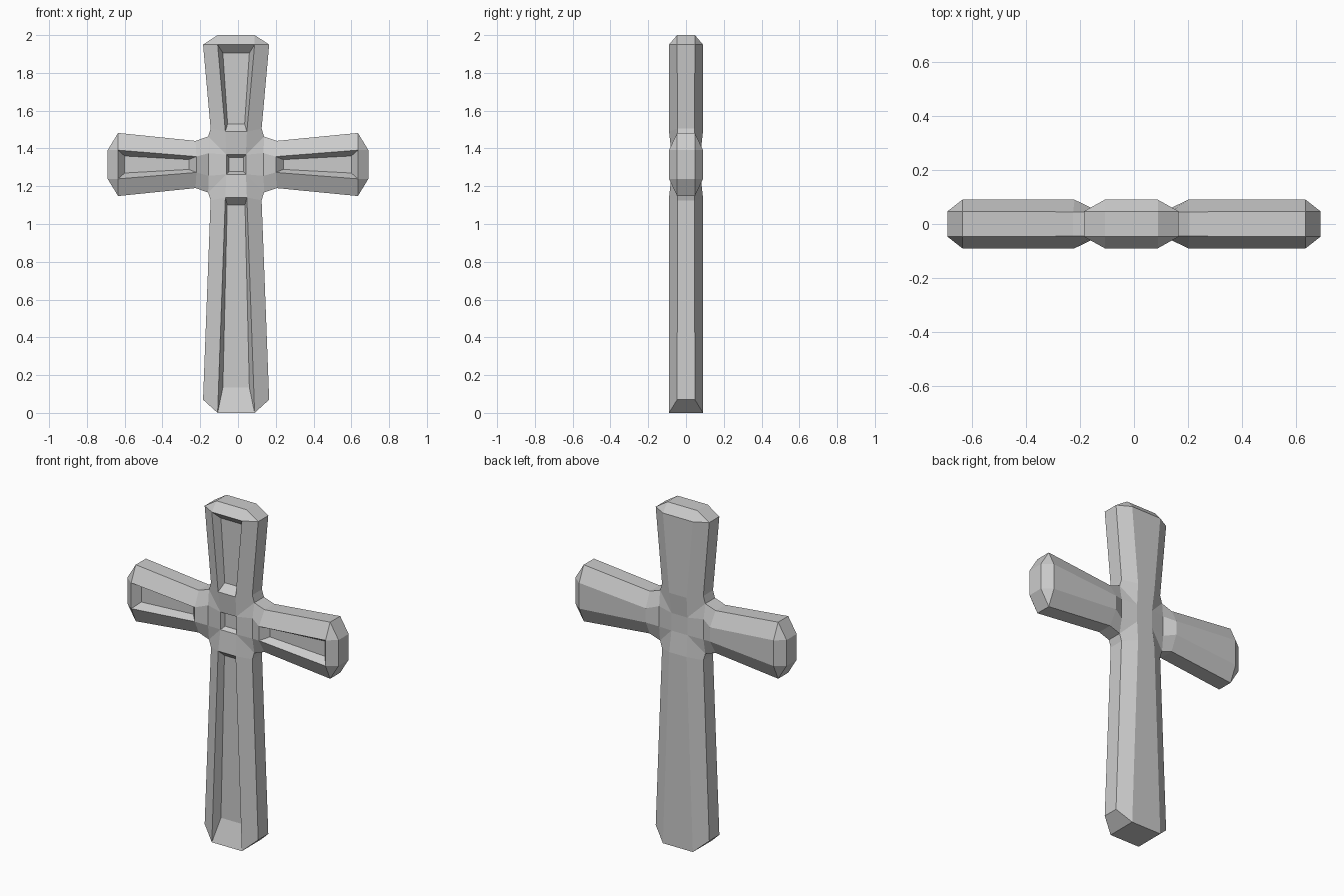
import bpy, bmesh
from mathutils import Vector

if "Cube" in bpy.data.objects:
    bpy.data.objects.remove(bpy.data.objects["Cube"])

CX, CZ = -0.01, 1.315          # centre of the crossing
bm = bmesh.new()


def arm(axis, rings, groove, depth=0.045):
    """Loft eight-sided rings outward from the crossing along axis.
    ring = (front distance, half width, half depth, side distance, half width, half depth)
    groove = floor of the front recess (distance, half width) at both ends."""
    ax = Vector(axis)
    across = Vector((-ax.z, 0, ax.x))

    def point(d, w, y):
        return bm.verts.new(Vector((CX, y, CZ)) + ax * d + across * w)

    loops = []
    for df, wf, yf, ds, ws, ys in rings:
        loops.append([point(df, -wf, -yf), point(df, wf, -yf),
                      point(ds, ws, -ys), point(ds, ws, ys),
                      point(df, wf, yf), point(df, -wf, yf),
                      point(ds, -ws, ys), point(ds, -ws, -ys)])
    last = len(loops) - 2
    for i, (a, b) in enumerate(zip(loops, loops[1:])):
        for j in range(8):
            k = (j + 1) % 8
            if j == 0 and i == last - 1:
                # recessed front panel
                outer = [a[0], a[1], b[1], b[0]]
                (d1, w1), (d2, w2) = groove
                y = -0.09 + depth
                inner = [point(d1, -w1, y), point(d1, w1, y),
                         point(d2, w2, y), point(d2, -w2, y)]
                bm.faces.new(inner)
                for m in range(4):
                    n = (m + 1) % 4
                    bm.faces.new((outer[m], outer[n], inner[n], inner[m]))
            else:
                bm.faces.new((a[j], a[k], b[k], b[j]))
    # flat end
    e = loops[-1]
    bm.faces.new((e[0], e[1], e[4], e[5]))


HUB, Y = 0.052, 0.076          # raised square of the crossing
P = (0.148, 0.148, 0.045)      # inside corners between the arms
hub_ring = (HUB, HUB, Y) + P
neck_v = (0.175, 0.057, 0.09, 0.19, 0.135, 0.045)

# top arm
arm((0, 0, 1), [hub_ring, neck_v,
                (0.635, 0.098, 0.09, 0.635, 0.175, 0.047),
                (0.685, 0.098, 0.047, 0.685, 0.098, 0.047)],
    [(0.215, 0.045), (0.59, 0.07)])

# long lower stem
arm((0, 0, -1), [hub_ring, neck_v,
                 (1.315, 0.098, 0.09, 1.245, 0.175, 0.047),
                 (1.315, 0.098, 0.09, 1.315, 0.098, 0.09)],
    [(0.215, 0.047), (1.18, 0.07)])

# side arms, with a valley where they meet the stem
for s in (1, -1):
    end = 0.69 - s * CX
    arm((s, 0, 0), [hub_ring, (0.145, 0.06, 0.058) + P,
                    (0.21, 0.042, 0.09, 0.215, 0.125, 0.045),
                    (end - 0.055, 0.076, 0.09, end - 0.055, 0.167, 0.047),
                    (end, 0.076, 0.047, end, 0.076, 0.047)],
        [(0.25, 0.026), (end - 0.09, 0.045)])


# crossing: flat back square and recessed front square
def square(r, y):
    return [bm.verts.new((CX + r * a, y, CZ + r * b))
            for a, b in ((-1, -1), (1, -1), (1, 1), (-1, 1))]


bm.faces.new(square(HUB, Y))
rim, floor = square(HUB, -Y), square(0.038, -Y + 0.025)
bm.faces.new(floor)
for m in range(4):
    n = (m + 1) % 4
    bm.faces.new((rim[m], rim[n], floor[n], floor[m]))

bmesh.ops.remove_doubles(bm, verts=bm.verts, dist=0.0005)
bmesh.ops.recalc_face_normals(bm, faces=bm.faces)

mesh = bpy.data.meshes.new("stone_cross")
bm.to_mesh(mesh)
bm.free()
bpy.context.collection.objects.link(bpy.data.objects.new("stone_cross", mesh))
